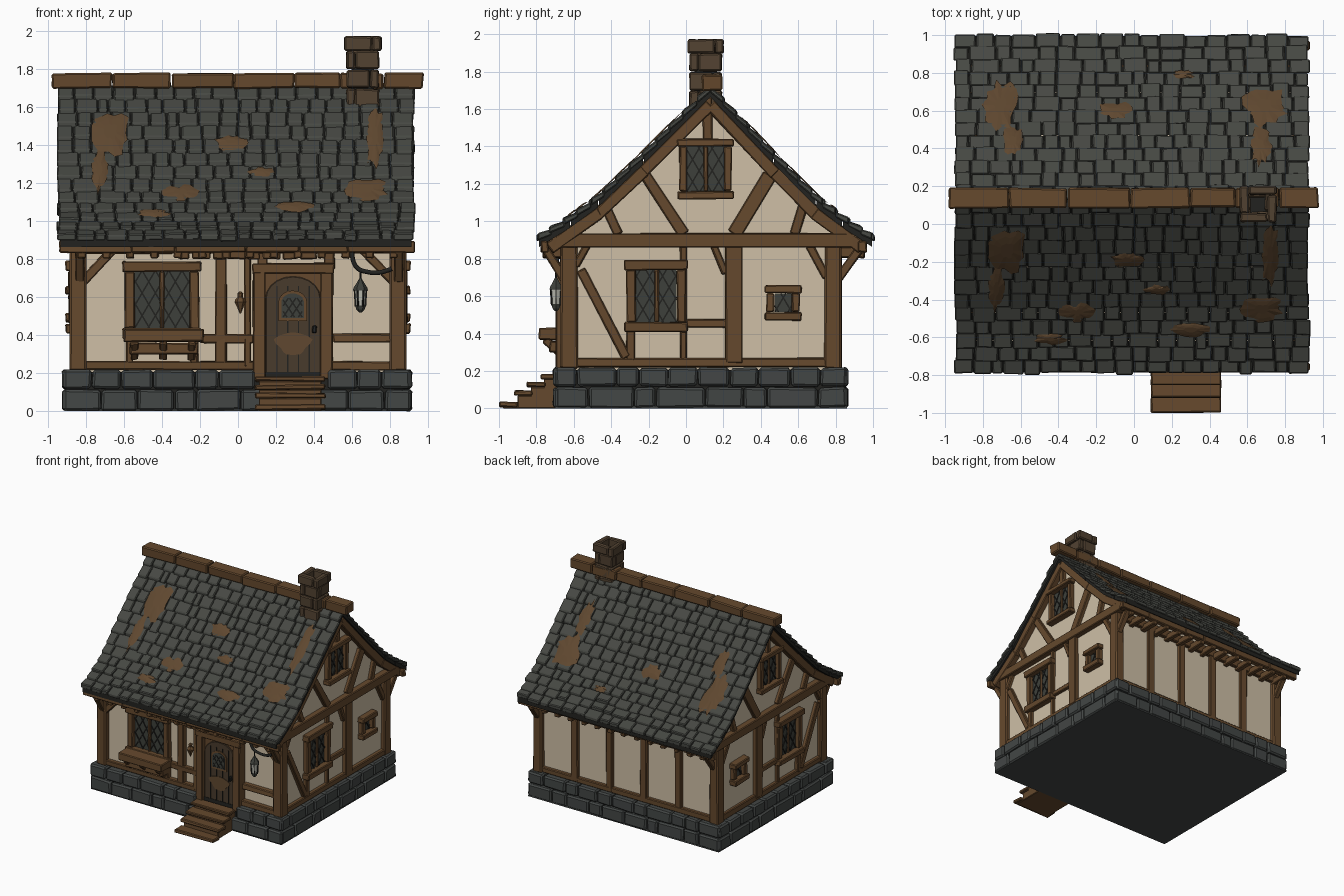
import bpy, bmesh, math, random
from mathutils import Vector

if "Cube" in bpy.data.objects:
    bpy.data.objects.remove(bpy.data.objects["Cube"])
random.seed(7)
V = Vector
Z, YA, XA = V((0, 0, 1)), V((0, 1, 0)), V((1, 0, 0))

COL = {'slate': (.062, .065, .056), 'stone': (.056, .062, .060), 'timber': (.130, .066, .026),
       'plaster': (.62, .52, .38), 'door_wood': (.066, .043, .025), 'moss': (.115, .064, .029),
       'glass': (.048, .051, .043), 'iron': (.016, .016, .014), 'lantern_glass': (.50, .50, .44),
       'chimney_stone': (.085, .055, .031)}
MAT = {}
for k, c in COL.items():
    MAT[k] = bpy.data.materials.new(k)
    MAT[k].diffuse_color = (*c, 1)

PARTS = {}
FACES = [(0, 1, 3, 2), (4, 6, 7, 5), (0, 4, 5, 1), (2, 3, 7, 6), (0, 2, 6, 4), (1, 5, 7, 3)]


def part(name, mat, bevel):
    if name not in PARTS:
        PARTS[name] = (bmesh.new(), mat, bevel)
    return PARTS[name][0]


def hexa(name, mat, pts, j=.004, bevel=.006):
    bm = part(name, mat, bevel)
    vs = [bm.verts.new(V(p) + V([random.uniform(-j, j) for _ in range(3)])) for p in pts]
    for f in FACES:
        bm.faces.new([vs[i] for i in f])


def box(name, mat, x0, x1, y0, y1, z0, z1, j=.004, bevel=.006):
    hexa(name, mat, [(x, y, z) for x in (x0, x1) for y in (y0, y1) for z in (z0, z1)], j, bevel)


def beam(name, mat, p, q, w, t, n, j=.004, bevel=.006):
    """Timber lying on a wall: from p to q, w wide, standing t proud along n."""
    side = (q - p).normalized().cross(n) * w / 2
    hexa(name, mat, [e + side * s + n * d for e in (p, q) for s in (-1, 1) for d in (-.015, t)], j, bevel)


def prism(name, mat, pts, a, bevel=0):
    """Extrude a planar outline along vector a."""
    bm = part(name, mat, bevel)
    lo = [bm.verts.new(p) for p in pts]
    hi = [bm.verts.new(V(p) + a) for p in pts]
    bm.faces.new(lo)
    bm.faces.new(hi[::-1])
    for i in range(len(pts)):
        k = (i + 1) % len(pts)
        bm.faces.new([lo[i], hi[i], hi[k], lo[k]])


def arch(cx, z0, w, h, y):
    r = w / 2
    return [V((cx - r, y, z0)), V((cx + r, y, z0))] + [
        V((cx + r * math.cos(a), y, z0 + h - r * .8 + r * .8 * math.sin(a)))
        for a in [math.pi * i / 10 for i in range(11)]]


def split(a, b, w):
    n = max(1, round((b - a) / w))
    c = [a + (b - a) * i / n for i in range(n + 1)]
    c[1:-1] = [v + random.uniform(-.25, .25) * w for v in c[1:-1]]
    return list(zip(c, c[1:]))


def lattice(c, u, n, w, h, step=.07, k=1.7):
    for i in range(-int(h / k / step) - 1, int(w / step) + 2):
        o = i * step
        a, b = max(0, o), min(w, o + h / k)
        if b - a > .01:
            for s in (1, -1):
                p, q = [c + u * s * (v - w / 2) + Z * (k * (v - o) - h / 2) for v in (a, b)]
                beam('window_leading', 'iron', p, q, .008, .014, n, 0, 0)


def window(c, u, n, w, h, fw, over=.01, mullion=True):
    P = lambda a, b: c + u * a + Z * b
    beam('window_glass', 'glass', P(0, -h / 2), P(0, h / 2), w, .008, n, 0, 0)
    lattice(c, u, n, w, h)
    for s in (-1, 1):
        e = s * (w + fw) / 2
        beam('window_frame', 'timber', P(e, -h / 2), P(e, h / 2), fw, .042, n)
        o = w / 2 + fw + over
        beam('window_frame', 'timber', P(-o, s * (h + fw) / 2), P(o, s * (h + fw) / 2), fw, .058, n)
    if mullion:
        beam('window_frame', 'timber', P(0, -h / 2), P(0, h / 2), .022, .025, n)


# Roof profile: height as a function of distance from the ridge
RY = .13
PROF = [(0, 1.73), (.36, 1.37), (.6, 1.14), (.75, 1.03), (.92, .925)]


def f(d):
    for (a, za), (b, zb) in zip(PROF, PROF[1:]):
        if d <= b or b == .92:
            return za + (zb - za) * (d - a) / (b - a)


def roof(x, d, s, o=0):
    return V((x, RY + s * d * (1 if s < 0 else .945), f(d) + o))


# Stone base
box('base_core', 'iron', -.89, .88, -.67, .83, .01, .205, 0, 0)
box('base_underside', 'stone', -.915, .905, -.70, .86, 0, .012, 0, 0)
for z0, z1, w in ((.0, .115, .19), (.115, .22, .16)):
    for a, b in split(-.92, .91, w):
        box('base_stones', 'stone', a + .003, b - .003, .77, .865, z0 + .003, z1 - .003, .004, .012)
    for lo, hi in (((-.92, .91),) if z0 == 0 else ((-.92, .09), (.47, .91))):
        for a, b in split(lo, hi, w):
            box('base_stones', 'stone', a + .003, b - .003, -.71, -.6, z0 + .003, z1 - .003, .004, .012)
    for a, b in split(-.70, .86, w):
        for x0, x1 in ((-.925, -.82), (.81, .915)):
            box('base_stones', 'stone', x0, x1, a + .003, b - .003, z0 + .003, z1 - .003, .004, .012)

# Plaster body
F, B, X = -.62, .79, .85
outline = [V((-X, F, .2)), V((-X, B, .2))]
outline += [roof(-X, d, 1, -.08) for d in (.70, .6, .36, 0)] + [roof(-X, d, -1, -.08) for d in (.36, .6, .75)]
prism('plaster_walls', 'plaster', outline, V((2 * X, 0, 0)))

# Roof deck and slate courses
for s in (-1, 1):
    for (a, _), (b, _) in zip(PROF, PROF[1:]):
        hexa('roof_deck', 'iron', [roof(x, d, s, o) for x in (-.935, .915) for d in (a, b - .005) for o in (-.065, -.016)], 0, 0)
    rows = 13
    for i in range(rows):
        d0, d1 = .92 * i / rows, min(.925, .92 * (i + 1) / rows + .008)
        e = random.uniform(-.008, .008)
        for a, b in split(-.95 + e, .93 + e, random.uniform(.088, .115)):
            r, l = random.uniform(-.010, .006), random.uniform(0, .008)
            hexa('roof_slates', 'slate', [roof(x, d, s, o) for x in (a + .003, b - .003)
                 for d, o in ((d0, -.04), (d0, -.012), (d1 + r, -.026), (d1 + r, .004 + l))][0:8], .002, .006)

# Moss patches draped on the slates: x, distance from ridge, half width, half length, side
for x, d, w, h, s in ((-.67, .27, .12, .13, -1), (-.73, .48, .05, .13, -1), (.72, .3, .05, .2, -1), (.68, .58, .12, .07, -1),
                      (-.04, .32, .09, .05, -1), (-.3, .6, .10, .05, -1), (.3, .69, .13, .04, -1), (.12, .48, .07, .03, -1),
                      (-.45, .74, .09, .03, -1), (-.71, .53, .11, .15, 1), (-.64, .33, .06, .1, 1), (.69, .53, .12, .13, 1),
                      (.67, .3, .06, .12, 1), (-.1, .5, .1, .05, 1), (.26, .7, .06, .03, 1)):
    bm = part('moss_patches', 'moss', 0)
    N, prev = 18, None
    rad = [random.uniform(.65, 1.1) for _ in range(N)]
    for k in (.35, .7, 1):
        ring = [bm.verts.new(roof(x + w * k * rad[i] * math.cos(i * math.tau / N),
                d + h * k * rad[i] * math.sin(i * math.tau / N), s, .016 - .012 * k * k)) for i in range(N)]
        if prev is None:
            bm.faces.new(ring)
        else:
            for i in range(N):
                bm.faces.new([prev[i], ring[i], ring[(i + 1) % N], prev[(i + 1) % N]])
        prev = ring

# Ridge beam
cuts = [-.98, -.66, -.35, -.02, .3, .54, .77, .98]
for a, b in zip(cuts, cuts[1:]):
    box('ridge_beam', 'timber', a, b - .004, .085, .19, 1.70, 1.78, .005, .008)

# Chimney, with a hollow top
cx, cy = .657, .105
for i, z in enumerate((1.5, 1.6, 1.7, 1.8, 1.895)):
    h, t = (.097 if i == 4 else .086), .048
    for k in range(4):
        a = k * math.pi / 2
        m = -1 if i % 2 else 1
        loc = [(u * m, v, w) for u in (-h, h - t) for v in (-h, -h + t) for w in (z + .002, z + (.078 if i == 4 else .097))]
        hexa('chimney', 'chimney_stone', [(cx + u * math.cos(a) - v * math.sin(a), cy + u * math.sin(a) + v * math.cos(a), w)
                                          for u, v, w in loc], .004, .008)
box('chimney_flue', 'iron', cx - .06, cx + .06, cy - .06, cy + .06, 1.5, 1.88, 0, 0)

# Corner posts, eave boards, rafter tails, brackets
for s in (-1, 1):
    for y0, y1 in ((-.67, -.58), (.74, .83)):
        box('corner_posts', 'timber', s * .8, s * .885, y0, y1, .21, .90, .004, .01)
    for y, e, ye in ((-.65, -1, -.75), (.81, 1, .93)):
        beam('eave_brackets', 'timber', V((s * .84, y, .69)), V((s * .84, ye, .85)), .045, .03, XA)
for y0, y1, yw0, yw1 in ((-.775, -.735, -.68, -.6), (.92, .965, .76, .83)):
    for a, b in split(-.94, .93, .3):
        box('eave_boards', 'timber', a, b, y0, y1, .835, .895)
    box('wall_plates', 'timber', -.87, .87, yw0 + .01, yw1 - .005, .83, .90)
    for i in range(14):
        x = -.82 + i * 1.64 / 13
        box('rafter_tails', 'timber', x - .022, x + .022, min(y0, yw0) + .01, max(y1, yw1) - .01, .805, .86)

# Gable framing, mirrored left and right
for s in (-1, 1):
    n = XA * s
    G = lambda y, z: V((s * X, y, z))
    for y0, z0, y1, z1, w, t in ((-.72, .90, .92, .90, .075, .05), (-.6, .245, .76, .245, .05, .03), (.255, .24, .255, .88, .09, .035),
                                 (-.295, .25, -.295, .43, .05, .028), (-.015, .25, -.015, .87, .035, .026), (-.56, .74, -.32, .27, .05, .03),
                                 (0, .455, .22, .455, .045, .028), (.115, 1.43, .115, 1.66, .05, .03),
                                 (-.22, 1.25, -.01, .93, .06, .03), (.45, 1.25, .26, .93, .075, .03),
                                 (-.43, 1.08, -.36, .93, .05, .03), (.63, 1.09, .58, .93, .05, .03),
                                 (-.59, .76, -.53, .87, .04, .028), (.75, .70, .66, .87, .045, .028), (.21, .72, .15, .87, .04, .028)):
        beam('gable_timbers', 'timber', G(y0, z0), G(y1, z1), w, t, n)
    for r in (-1, 1):
        for a, b in ((0, .37), (.35, .61), (.59, .86)):
            beam('gable_rafters', 'timber', roof(s * X, a, r, -.105), roof(s * X, b, r, -.105), .065, .05, n)
    window(G(-.16, .6), YA, n, .22, .28, .05)
    window(G(.105, 1.28), YA, n, .20, .24, .04)
    window(G(.52, .565), YA, n, .09, .10, .045, .008, False)

# Front framing
nf = -YA
W = lambda x, z: V((x, F, z))
for x0, z0, x1, z1, w in ((-.81, .24, .09, .24, .045), (.48, .24, .81, .24, .045), (-.09, .23, -.09, .85, .06), (.05, .23, .05, .85, .035),
                          (-.2, .38, .08, .38, .045), (.5, .385, .81, .385, .045), (.48, .75, .48, .85, .06), (.13, .75, .13, .85, .05),
                          (-.82, .68, -.66, .85, .045), (.82, .68, .66, .85, .045), (-.57, .25, -.57, .4, .04), (-.23, .25, -.23, .4, .04)):
    beam('front_timbers', 'timber', W(x0, z0), W(x1, z1), w, .04, nf)
for a, b in split(-.32, .42, .09):
    box('eave_blocks', 'timber', a + .006, b - .006, -.745, -.66, .80, .85)
window(W(-.4, .585), XA, nf, .29, .30, .052)

# Flower box under the front window
box('flower_box', 'timber', -.6, -.18, -.785, -.65, .365, .43)
box('flower_box', 'timber', -.57, -.21, -.73, -.64, .30, .36)
for x in (-.55, -.40, -.25):
    beam('flower_box', 'timber', V((x, -.66, .28)), V((x, -.755, .37)), .04, .025, XA)

# Back posts and sill
for i in range(4):
    x = -.495 + .33 * i
    beam('back_timbers', 'timber', V((x, B, .22)), V((x, B, .87)), .06, .03, YA)
beam('back_timbers', 'timber', V((-.82, B, .24)), V((.82, B, .24)), .045, .03, YA)

# Door with arched top and small arched window
for x in (.112, .467):
    box('door_frame', 'timber', x - .033, x + .033, -.695, -.6, .17, .74)
box('door_frame', 'timber', .075, .505, -.70, -.6, .72, .78)
box('door_frame', 'timber', .13, .45, -.655, -.6, .17, .74, 0)
prism('door_leaf', 'door_wood', arch(.29, .18, .29, .53, -.65), V((0, -.016, 0)), .004)
for x in (.205, .262, .318, .375):
    box('door_grooves', 'iron', x - .003, x + .003, -.669, -.66, .19, .66, 0, 0)
prism('door_patches', 'moss', [V((.29 + .09 * math.cos(a) * (1 + .25 * math.sin(3 * a)), -.664, .355 + .06 * math.sin(a)))
                               for a in [i * math.tau / 16 for i in range(16)]], V((0, -.007, 0)))
prism('door_window_rim', 'timber', arch(.288, .475, .15, .16, -.66), V((0, -.014, 0)))
prism('door_window', 'glass', arch(.288, .49, .12, .13, -.67), V((0, -.008, 0)))
lattice(V((.288, -.667, .545)), XA, nf, .10, .10, .04, 1.5)
box('door_handle', 'iron', .392, .412, -.69, -.66, .41, .45)

# Wooden steps
for y, z in ((-1.0, .035), (-.92, .095), (-.85, .14), (-.78, .185)):
    box('steps', 'timber', .09, .46, y, y + .1, z - .028, z)
    box('step_risers', 'timber', .11, .44, y + .02, -.66, 0, z - .026, 0)


def turned(name, mat, x, y, rings, n=6):
    """Stack of rings (radius, height) closed at both ends."""
    bm = part(name, mat, 0)
    R = [[bm.verts.new((x + r * math.cos(i * math.tau / n), y + r * math.sin(i * math.tau / n), z)) for i in range(n)] for r, z in rings]
    bm.faces.new(R[0])
    bm.faces.new(R[-1])
    for a, b in zip(R, R[1:]):
        for i in range(n):
            bm.faces.new([a[i], a[(i + 1) % n], b[(i + 1) % n], b[i]])


# Hanging lantern with curled arm, and a wooden wall ornament
turned('lantern_cap', 'glass', .645, -.695, ((.04, .635), (.036, .65), (.014, .685), (.006, .70)))
turned('lantern_light', 'lantern_glass', .645, -.695, ((.024, .555), (.031, .635)))
turned('lantern_base', 'glass', .645, -.695, ((.008, .52), (.022, .535), (.028, .557)))
for i in range(6):
    a = i * math.tau / 6
    o = V((math.cos(a), math.sin(a), 0))
    beam('lantern_bars', 'iron', V((.645, -.695, .55)) + o * .026, V((.645, -.695, .638)) + o * .032, .007, .004, o, 0, 0)
turned('wall_ornament', 'timber', .012, -.665, ((.004, .515), (.018, .55), (.030, .575), (.026, .59), (.014, .60), (.016, .62), (.005, .63)))
cu = bpy.data.curves.new('lantern_arm', 'CURVE')
cu.dimensions, cu.bevel_depth, cu.bevel_resolution = '3D', .012, 1
sp = cu.splines.new('NURBS')
path = [(.60, .85), (.60, .79), (.63, .74), (.68, .735), (.74, .72), (.81, .75)]
sp.points.add(len(path) - 1)
for p, (x, z) in zip(sp.points, path):
    p.co = (x, -.69, z, 1)
sp.use_endpoint_u = True
cu.materials.append(MAT['iron'])
bpy.context.collection.objects.link(bpy.data.objects.new('lantern_arm', cu))
turned('lantern_hook', 'iron', .645, -.695, ((.005, .69), (.005, .745)))

# Turn every collected part into an object
for name, (bm, mat, bevel) in PARTS.items():
    bmesh.ops.recalc_face_normals(bm, faces=bm.faces)
    me = bpy.data.meshes.new(name)
    bm.to_mesh(me)
    bm.free()
    me.materials.append(MAT[mat])
    ob = bpy.data.objects.new(name, me)
    bpy.context.collection.objects.link(ob)
    if bevel:
        md = ob.modifiers.new('worn_edges', 'BEVEL')
        md.width, md.segments = bevel, 1

for m in bpy.data.materials:
    if m.users and not m.is_grease_pencil:
        m.use_nodes = True
        m.node_tree.nodes["Principled BSDF"].inputs["Base Color"].default_value = m.diffuse_color
